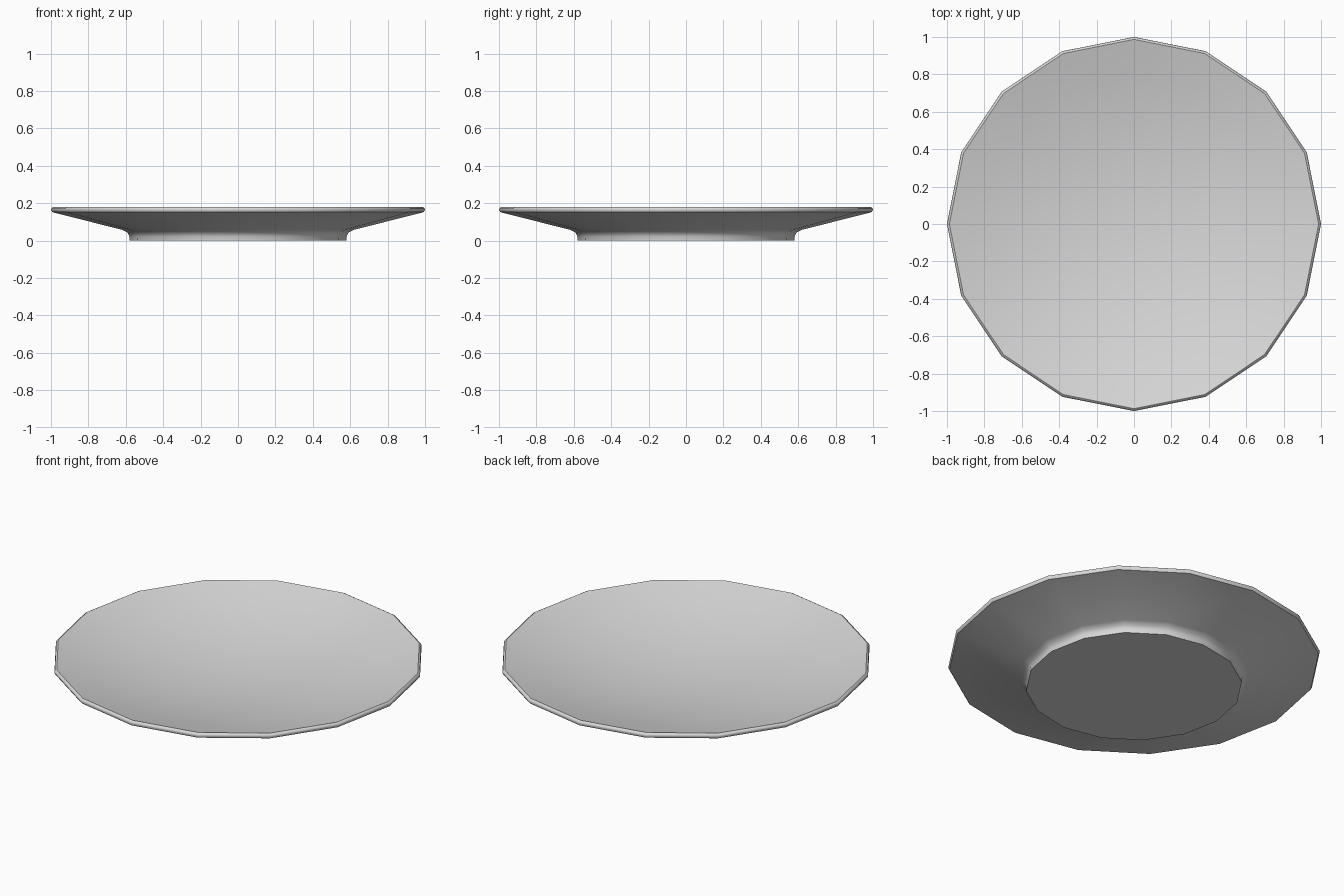
import bpy, bmesh, math

if "Cube" in bpy.data.objects:
    bpy.data.objects.remove(bpy.data.objects["Cube"])

SIDES = 16

grey = bpy.data.materials.new("light_grey")
grey.use_nodes = True
colour = (0.69, 0.69, 0.69, 1)
grey.diffuse_color = colour
grey.node_tree.nodes["Principled BSDF"].inputs["Base Color"].default_value = colour


def lathe(name, profile, sharp_rings):
    """Turn (radius, height) points round z; the last point is the centre."""
    bm = bmesh.new()
    rings = []
    for r, z in profile[:-1]:
        angles = [math.tau * i / SIDES for i in range(SIDES)]
        rings.append([bm.verts.new((r * math.cos(a), r * math.sin(a), z)) for a in angles])
    centre = bm.verts.new((0, 0, profile[-1][1]))
    bm.faces.new(rings[0][::-1])
    for i in range(SIDES):
        j = (i + 1) % SIDES
        for low, high in zip(rings, rings[1:]):
            bm.faces.new((low[i], low[j], high[j], high[i]))
        bm.faces.new((rings[-1][i], rings[-1][j], centre))
    for face in bm.faces:
        face.smooth = True
    for k in sharp_rings:
        for i in range(SIDES):
            bm.edges.get((rings[k][i], rings[k][(i + 1) % SIDES])).smooth = False
    mesh = bpy.data.meshes.new(name)
    bm.to_mesh(mesh)
    bm.free()
    mesh.materials.append(grey)
    obj = bpy.data.objects.new(name, mesh)
    bpy.context.collection.objects.link(obj)
    return obj


# Foot, flared underside and rounded rim
outside = [(0.58, 0), (0.581, 0.022), (0.59, 0.042), (0.618, 0.057),
           (0.993, 0.152), (1.0, 0.164), (0.997, 0.174), (0.987, 0.18)]
foot_edge, under_rim, rim_top = 0, 4, 7

# Dished inside, down to the centre
depth, floor = 0.15, 0.03
inside = [(r, floor + depth * (r / 0.987) ** 2) for r in (0.8, 0.6, 0.4, 0.2, 0)]

lathe("plate", outside + inside, (foot_edge, under_rim, rim_top))
